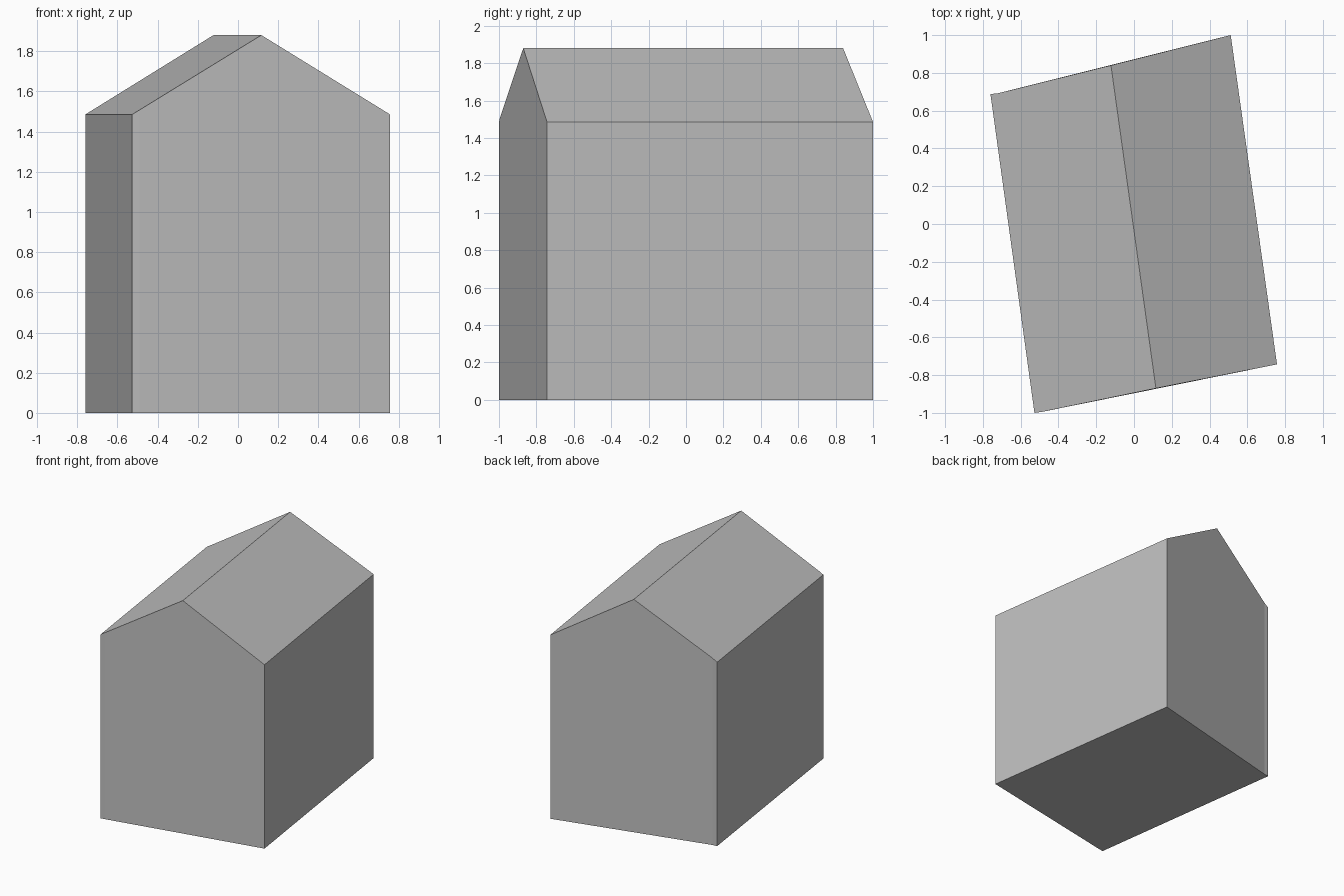
import bpy
import bmesh

cube = bpy.data.objects.get("Cube")
if cube:
    bpy.data.objects.remove(cube, do_unlink=True)

EAVE, RIDGE = 1.485, 1.88

# One plain grey for the whole block
grey = bpy.data.materials.new("plain_grey")
grey.use_nodes = True
colour = (0.52, 0.52, 0.52, 1)
grey.diffuse_color = colour
grey.node_tree.nodes["Principled BSDF"].inputs["Base Color"].default_value = colour


def gable(bm, right, ridge, bend, left):
    """Gable end outline from four plan points, listed right base to left base."""
    share = (bend[0] - left[0]) / (ridge[0] - left[0])
    bend_top = EAVE + (RIDGE - EAVE) * share
    outline = [(right, 0), (right, EAVE), (ridge, RIDGE), (bend, bend_top),
               (left, EAVE), (left, 0), (bend, 0)]
    return [bm.verts.new((x, y, z)) for (x, y), z in outline]


bm = bmesh.new()
front = gable(bm, (0.757, -0.743), (0.116, -0.87), (-0.49, -0.995), (-0.527, -1))
back = gable(bm, (0.512, 1), (-0.122, 0.84), (-0.72, 0.692), (-0.76, 0.688))

# Gable ends, each with a narrow strip at the left corner
for end in (front, back):
    bm.faces.new([end[i] for i in (0, 1, 2, 3, 6)])
    bm.faces.new([end[i] for i in (3, 4, 5, 6)])

# Side walls, roof slopes and base join the two ends
for i in range(len(front)):
    j = (i + 1) % len(front)
    bm.faces.new((front[i], front[j], back[j], back[i]))

bmesh.ops.recalc_face_normals(bm, faces=bm.faces)
mesh = bpy.data.meshes.new("house_block")
bm.to_mesh(mesh)
bm.free()
mesh.materials.append(grey)
house = bpy.data.objects.new("house_block", mesh)
bpy.context.collection.objects.link(house)
